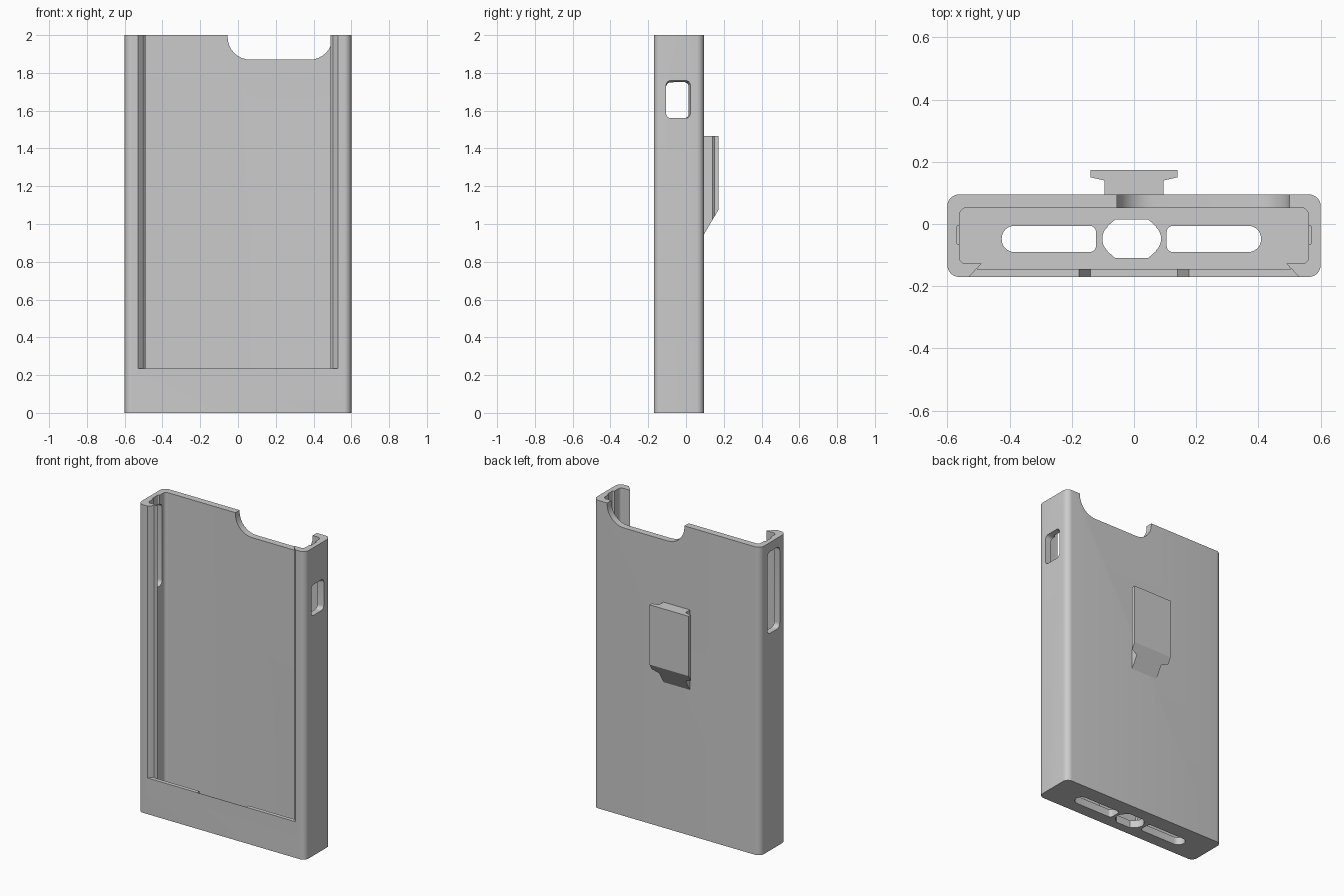
import bpy, bmesh, math
from mathutils import Vector

if "Cube" in bpy.data.objects:
    bpy.data.objects.remove(bpy.data.objects["Cube"])

grey = bpy.data.materials.new("plain_grey")
grey.use_nodes = True
grey.diffuse_color = (0.6, 0.6, 0.6, 1)
grey.node_tree.nodes["Principled BSDF"].inputs["Base Color"].default_value = grey.diffuse_color


def rounded(points, radii, steps=8):
    """Fillet the corners of a closed outline; radii is one value or one per corner."""
    pts = [Vector(p) for p in points]
    if not isinstance(radii, (list, tuple)):
        radii = [radii] * len(pts)
    out = []
    for i, (p, r) in enumerate(zip(pts, radii)):
        if r == 0:
            out.append(p)
            continue
        u = (pts[i - 1] - p).normalized()
        v = (pts[(i + 1) % len(pts)] - p).normalized()
        half = u.angle(v) / 2
        centre = p + (u + v).normalized() * (r / math.sin(half))
        start = (p + u * (r / math.tan(half)) - centre).normalized()
        end = (p + v * (r / math.tan(half)) - centre).normalized()
        out += [centre + start.slerp(end, k / steps).normalized() * r for k in range(steps + 1)]
    return out


def rect(a0, a1, b0, b1, r=0):
    return rounded([(a0, b0), (a1, b0), (a1, b1), (a0, b1)], r)


def prism(name, axis, start, end, outline, end_outline=None):
    """Extrude an outline along an axis, optionally lofting to a second outline."""
    place = {"x": lambda p, t: (t, p[0], p[1]),
             "y": lambda p, t: (p[0], t, p[1]),
             "z": lambda p, t: (p[0], p[1], t)}[axis]
    bm = bmesh.new()
    low = [bm.verts.new(place(p, start)) for p in outline]
    high = [bm.verts.new(place(p, end)) for p in end_outline or outline]
    bm.faces.new(low)
    bm.faces.new(high)
    n = len(low)
    for i in range(n):
        j = (i + 1) % n
        bm.faces.new((low[i], low[j], high[j], high[i]))
    bmesh.ops.recalc_face_normals(bm, faces=bm.faces)
    mesh = bpy.data.meshes.new(name)
    bm.to_mesh(mesh)
    bm.free()
    mesh.materials.append(grey)
    obj = bpy.data.objects.new(name, mesh)
    bpy.context.collection.objects.link(obj)
    return obj


def select(obj):
    bpy.ops.object.select_all(action="DESELECT")
    obj.select_set(True)
    bpy.context.view_layer.objects.active = obj


def cut(target, cutter):
    cutter.hide_render = True
    mod = target.modifiers.new("cut", "BOOLEAN")
    mod.operation = "DIFFERENCE"
    mod.solver = "EXACT"
    mod.object = cutter
    select(target)
    bpy.ops.object.modifier_apply(modifier=mod.name)
    bpy.data.objects.remove(cutter)


def mirrored(half):
    """Complete a right-hand outline with its mirror image."""
    return half + [(-x, y) for x, y in reversed(half)]


# Case shell
case = prism("case_shell", "z", 0, 2, rect(-0.6, 0.6, -0.17, 0.095, 0.038))

# Cavity with undercut side lips
cavity = mirrored([(0.505, -0.145), (0.49, -0.127), (0.56, -0.127), (0.56, 0.052)])
radii = [0, 0, 0.018, 0.022]
cut(case, prism("cavity_cutter", "z", 0.05, 2.1, rounded(cavity, radii + radii[::-1])))

# Front window, bevelled outward at the sides
window = mirrored([(0.54, -0.18), (0.506, -0.1443), (0.3, -0.1)])
cut(case, prism("window_cutter", "z", 0.235, 2.1, window))

# Shallow plug recess behind the lower front wall
recess = [(-0.14, 0.06), (0.14, 0.06), (0.18, 0.25), (-0.18, 0.25)]
cut(case, prism("recess_cutter", "y", -0.168, -0.13, recess))

# Rounded notch in the top of the back wall
notch = rounded([(-0.055, 2.1), (-0.055, 1.87), (0.5, 1.87), (0.5, 2.1)], [0, 0.12, 0.12, 0])
cut(case, prism("notch_cutter", "y", 0.03, 0.2, notch))

# Grooves inside both side walls
for side, bottom in ((-1, 1.42), (1, 1.56)):
    x0, x1 = sorted((side * 0.5, side * 0.57))
    cut(case, prism("groove_cutter", "z", bottom, 2.1, rect(x0, x1, -0.065, -0.005, 0.006)))

# Side openings: a long slot on the right, a flared button hole on the left
cut(case, prism("slot_cutter", "x", -0.7, -0.53, rect(-0.105, 0.022, 1.41, 1.94, 0.03)))
cut(case, prism("button_cutter", "x", 0.53, 0.61,
                rect(-0.105, 0.008, 1.56, 1.743, 0.025),
                rect(-0.105, 0.025, 1.56, 1.762, 0.025)))

# Openings in the floor
left_slot = rounded([(-0.425, -0.09), (-0.122, -0.09), (-0.122, -0.006), (-0.425, -0.006)],
                    [0.04, 0.02, 0.02, 0.04])
right_slot = [(-0.017 - p.x, p.y) for p in left_slot]
oval = rect(-0.102, 0.087, -0.098, 0.003, 0.05)
port = [(-0.06, -0.11), (0.045, -0.11), (0.07, -0.088), (0.07, -0.007),
        (0.045, 0.015), (-0.06, 0.015), (-0.085, -0.007), (-0.085, -0.088)]
for outline in (left_slot, right_slot, oval, port):
    cut(case, prism("floor_cutter", "z", -0.1, 0.1, outline))

# Belt clip stud on the back with a sloped lower end
stud = mirrored([(0.095, 0.09), (0.095, 0.14), (0.14, 0.15), (0.14, 0.173)])
clip = prism("belt_clip", "z", 0.85, 1.465, stud)
slope = [(0, 0.785), (0.3, 1.291), (0.3, 0.5), (0, 0.5)]
cut(clip, prism("slope_cutter", "x", -0.3, 0.3, slope))

for part in (case, clip):
    select(part)
    bpy.ops.object.shade_smooth_by_angle(angle=math.radians(30))
